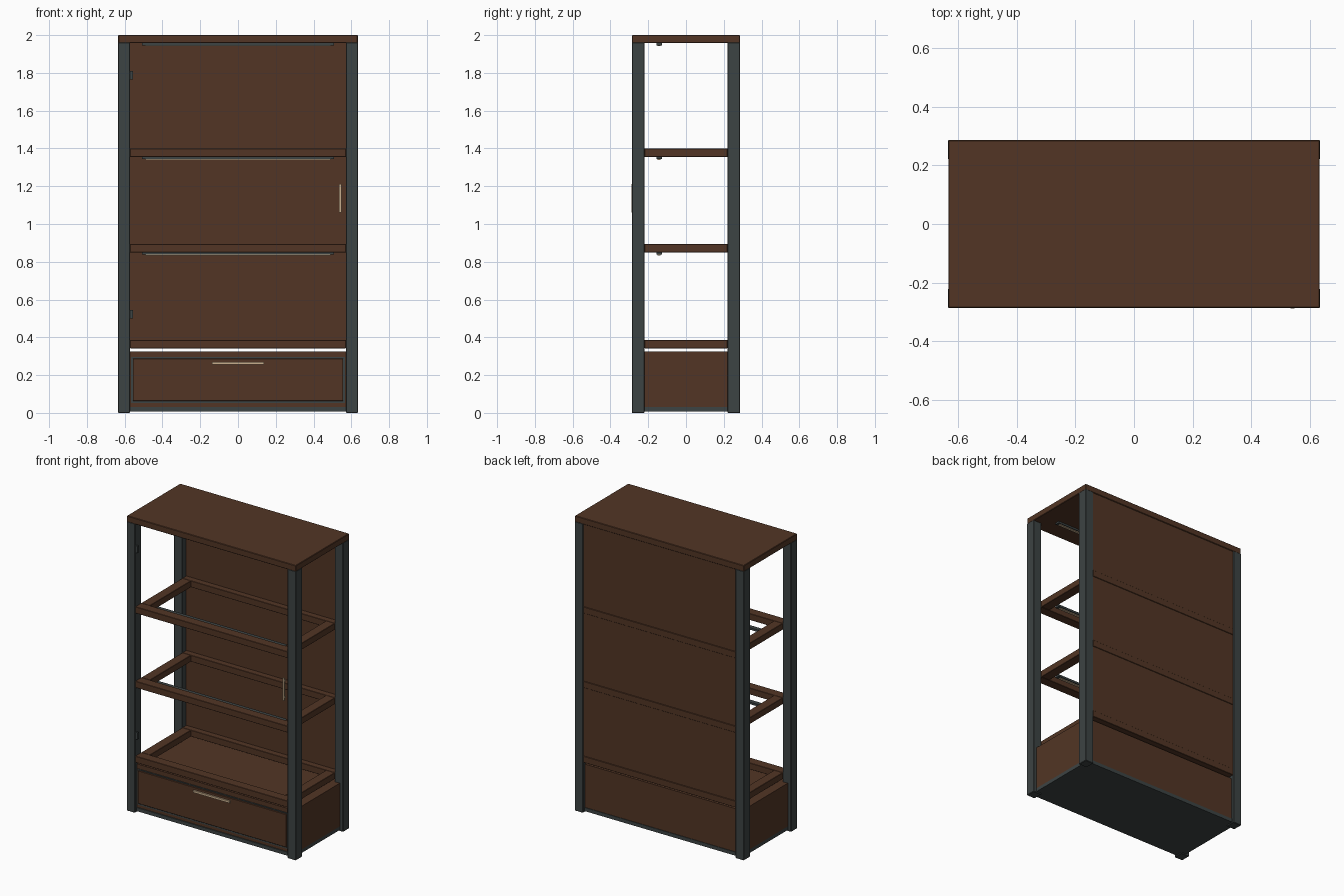
import bpy

if "Cube" in bpy.data.objects:
    bpy.data.objects.remove(bpy.data.objects["Cube"])


def material(name, rgb):
    m = bpy.data.materials.new(name)
    m.diffuse_color = (*rgb, 1.0)
    m.use_nodes = True
    m.node_tree.nodes["Principled BSDF"].inputs["Base Color"].default_value = m.diffuse_color
    return m


WOOD = material("dark_walnut", (0.084, 0.036, 0.018))
METAL = material("charcoal_metal", (0.046, 0.056, 0.056))
BRASS = material("pale_brass", (0.58, 0.43, 0.27))


def box(name, x, y, z, mat, bevel=0.0):
    """Box from (min, max) ranges on each axis."""
    bpy.ops.mesh.primitive_cube_add(
        size=1, location=[(a + b) / 2 for a, b in (x, y, z)])
    o = bpy.context.object
    o.name = name
    o.scale = [b - a for a, b in (x, y, z)]
    bpy.ops.object.transform_apply(location=False, rotation=False, scale=True)
    o.data.materials.append(mat)
    if bevel:
        m = o.modifiers.new("edge", 'BEVEL')
        m.width = bevel
        m.segments = 1
    return o


X0, X1 = 0.572, 0.635   # inner and outer post faces
Y0, Y1 = 0.22, 0.287

# Corner posts
for sx in (-1, 1):
    for sy in (-1, 1):
        box("corner_post", sorted((sx * X0, sx * X1)),
            sorted((sy * Y0, sy * Y1)), (0, 1.962), METAL, 0.003)

# Top slab
box("top_slab", (-0.634, 0.634), (-0.286, 0.286), (1.958, 2.0), WOOD, 0.003)

# Open shelf frames
W = 0.065
for z in (0.342, 0.85, 1.355):
    zr = (z, z + 0.044)
    for s in (-1, 1):
        box("shelf_long_rail", (-X0, X0),
            sorted((s * 0.285, s * (0.285 - W))), zr, WOOD, 0.002)
        box("shelf_side_rail", sorted((s * X0, s * (X0 - W))),
            (-0.285 + W, 0.285 - W), zr, WOOD, 0.002)

# Back panel
box("back_panel", (-X0, X0), (0.262, 0.281), (0.36, 1.96), WOOD)

# Light bars under the top and the upper shelves
for z in (0.85, 1.355, 1.958):
    box("light_bar", (-0.508, 0.508), (-0.157, -0.127), (z - 0.012, z + 0.002), METAL)
    box("light_strip", (-0.49, 0.49), (-0.150, -0.134), (z - 0.016, z - 0.012), BRASS)

# Base plate and drawer box
box("base_plate", (-0.61, 0.61), (-0.272, 0.272), (0.008, 0.032), METAL)
box("drawer_box", (-0.61, 0.61), (-0.265, 0.268), (0.032, 0.325), WOOD)

# Drawer front with dark shadow gap
box("drawer_gap", (-0.566, 0.566), (-0.269, -0.26), (0.052, 0.295), METAL)
box("drawer_front", (-0.557, 0.557), (-0.277, -0.265), (0.064, 0.288), WOOD, 0.002)
box("drawer_handle", (-0.138, 0.138), (-0.287, -0.275), (0.256, 0.27), BRASS)

# Upright door handle with two stubs
box("door_handle", (0.535, 0.548), (-0.288, -0.279), (1.06, 1.212), BRASS)
for z in (1.075, 1.187):
    box("door_handle_stub", (0.537, 0.546), (-0.28, -0.268), (z, z + 0.01), BRASS)

# Door hinges on the left post
for z in (0.5, 1.765):
    box("door_hinge", (-0.574, -0.557), (-0.283, -0.268), (z, z + 0.046), METAL)
